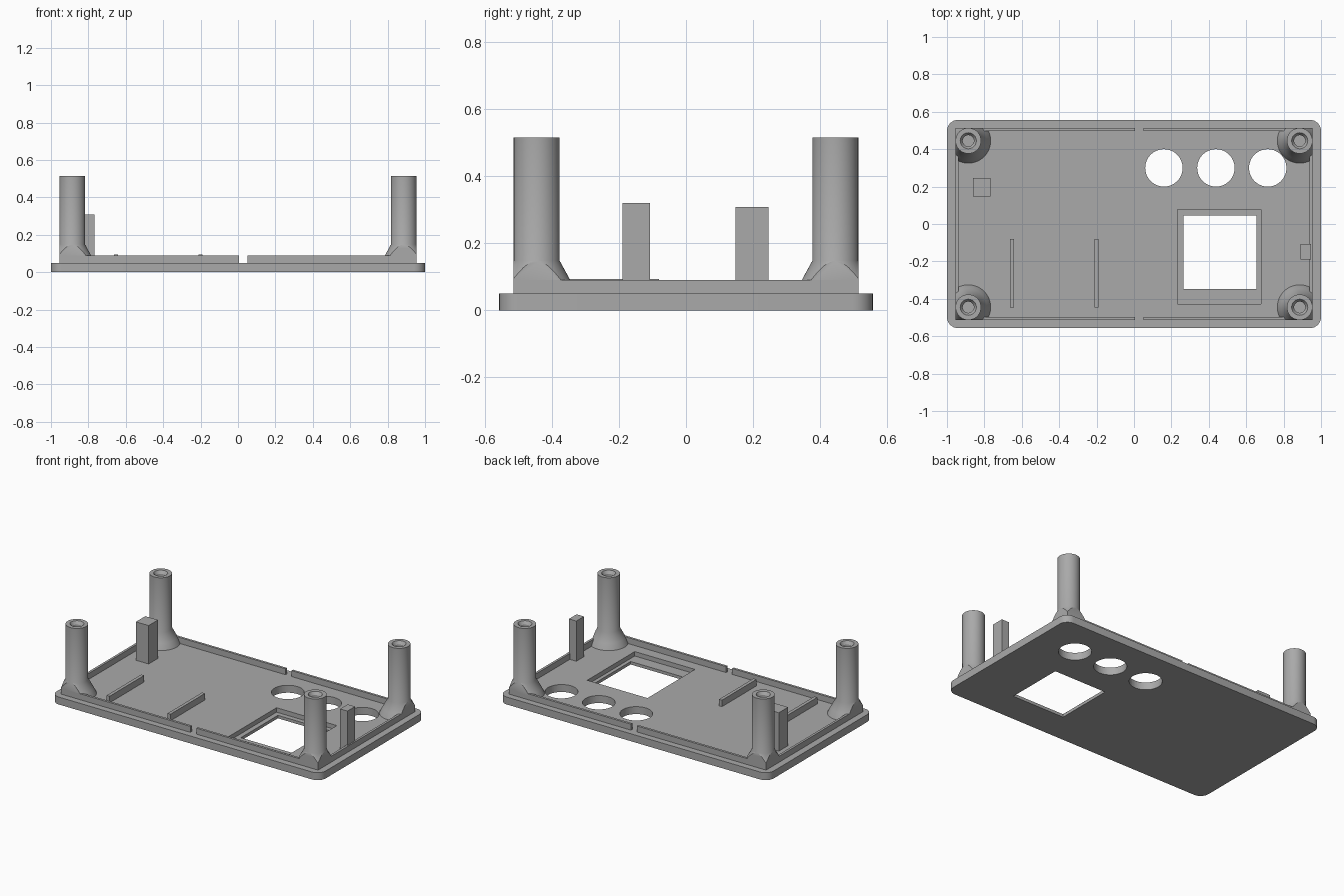
import bpy, bmesh, math
from mathutils import Vector, Matrix

if "Cube" in bpy.data.objects:
    bpy.data.objects.remove(bpy.data.objects["Cube"])

grey = bpy.data.materials.new("plain grey")
grey.diffuse_color = (0.40, 0.40, 0.40, 1)
grey.use_nodes = True
grey.node_tree.nodes["Principled BSDF"].inputs["Base Color"].default_value = grey.diffuse_color


def finish(name, bm, smooth=False):
    bmesh.ops.recalc_face_normals(bm, faces=bm.faces)
    me = bpy.data.meshes.new(name)
    bm.to_mesh(me)
    bm.free()
    me.materials.append(grey)
    ob = bpy.data.objects.new(name, me)
    bpy.context.collection.objects.link(ob)
    if smooth:
        bpy.ops.object.select_all(action='DESELECT')
        ob.select_set(True)
        bpy.context.view_layer.objects.active = ob
        bpy.ops.object.shade_smooth_by_angle(angle=math.radians(30))
    return ob


def box(name, x0, x1, y0, y1, z0, z1):
    bm = bmesh.new()
    bmesh.ops.create_cube(bm, size=1)
    for v in bm.verts:
        v.co = ((x0 + x1) / 2 + v.co.x * (x1 - x0),
                (y0 + y1) / 2 + v.co.y * (y1 - y0),
                (z0 + z1) / 2 + v.co.z * (z1 - z0))
    return finish(name, bm)


def cut(target, cutter):
    mod = target.modifiers.new(cutter.name, 'BOOLEAN')
    mod.operation = 'DIFFERENCE'
    mod.solver = 'EXACT'
    mod.object = cutter
    cutter.hide_render = True
    cutter.hide_set(True)


# Rounded base plate
W, D, R, T = 1.0, 0.557, 0.06, 0.05
bm = bmesh.new()
outline = []
for k, (sx, sy) in enumerate(((1, 1), (-1, 1), (-1, -1), (1, -1))):
    for i in range(9):
        a = math.pi / 2 * (k + i / 8)
        outline.append(bm.verts.new((sx * (W - R) + R * math.cos(a),
                                     sy * (D - R) + R * math.sin(a), 0)))
face = bm.faces.new(outline)
top = bmesh.ops.extrude_face_region(bm, geom=[face])
bmesh.ops.translate(bm, vec=(0, 0, T),
                    verts=[g for g in top['geom'] if isinstance(g, bmesh.types.BMVert)])
plate = finish("base_plate", bm, True)

# Three round openings, and the screen window with its recessed ledge
for i, x in enumerate((0.16, 0.438, 0.715)):
    bm = bmesh.new()
    bmesh.ops.create_cone(bm, cap_ends=True, segments=64, radius1=0.1, radius2=0.1,
                          depth=0.3, matrix=Matrix.Translation((x, 0.3, 0)))
    cut(plate, finish(f"button_hole_cutter_{i}", bm))
cut(plate, box("window_cutter", 0.265, 0.655, -0.348, 0.045, -0.1, 0.2))
cut(plate, box("window_recess_cutter", 0.232, 0.68, -0.427, 0.078, 0.02, 0.2))

# Thin lip around the inside, split at the middle of front and back
LX, LY, LT, LZ = 0.955, 0.514, 0.016, 0.09
for s, side in ((1, "back"), (-1, "front")):
    y0, y1 = sorted((s * LY, s * (LY - LT)))
    box(f"lip_{side}_left", -LX, 0.005, y0, y1, T - 0.01, LZ)
    box(f"lip_{side}_right", 0.05, LX, y0, y1, T - 0.01, LZ)
for s, side in ((1, "right"), (-1, "left")):
    x0, x1 = sorted((s * LX, s * (LX - LT)))
    box(f"lip_{side}", x0, x1, -LY + LT, LY - LT, T - 0.01, LZ)

# Screw pillars: flared foot, countersunk blind hole, foot trimmed flush with the lip
PX, PY = 0.886, 0.445
profile = [(0, 0.045), (0.122, 0.045), (0.118, 0.055), (0.1, 0.09), (0.0685, 0.148),
           (0.0685, 0.515), (0.043, 0.515), (0.030, 0.495), (0.030, 0.25), (0, 0.25)]
for sx in (1, -1):
    for sy in (1, -1):
        bm = bmesh.new()
        vs = [bm.verts.new((r, 0, z)) for r, z in profile]
        es = [bm.edges.new(p) for p in zip(vs, vs[1:])]
        bmesh.ops.spin(bm, geom=vs + es, axis=(0, 0, 1), cent=(0, 0, 0),
                       angle=math.tau, steps=48, use_duplicate=False)
        bmesh.ops.remove_doubles(bm, verts=bm.verts, dist=1e-5)
        for n, d in ((Vector((sx, 0, 0)), LX - PX), (Vector((0, sy, 0)), LY - PY)):
            bmesh.ops.bisect_plane(bm, geom=bm.verts[:] + bm.edges[:] + bm.faces[:],
                                   plane_co=n * d, plane_no=n, clear_outer=True)
            bmesh.ops.holes_fill(bm, edges=[e for e in bm.edges if e.is_boundary], sides=0)
        bmesh.ops.translate(bm, vec=(sx * PX, sy * PY, 0), verts=bm.verts)
        finish(f"pillar_{'right' if sx > 0 else 'left'}_{'back' if sy > 0 else 'front'}",
               bm, True)

# Square support posts
box("post_left", -0.862, -0.767, 0.147, 0.246, T - 0.01, 0.308)
box("post_right", 0.891, 0.946, -0.189, -0.108, T - 0.01, 0.32)

# Low ribs on the floor
for i, x in enumerate((-0.652, -0.2)):
    box(f"rib_{i}", x - 0.011, x + 0.011, -0.447, -0.08, T - 0.01, 0.094)
